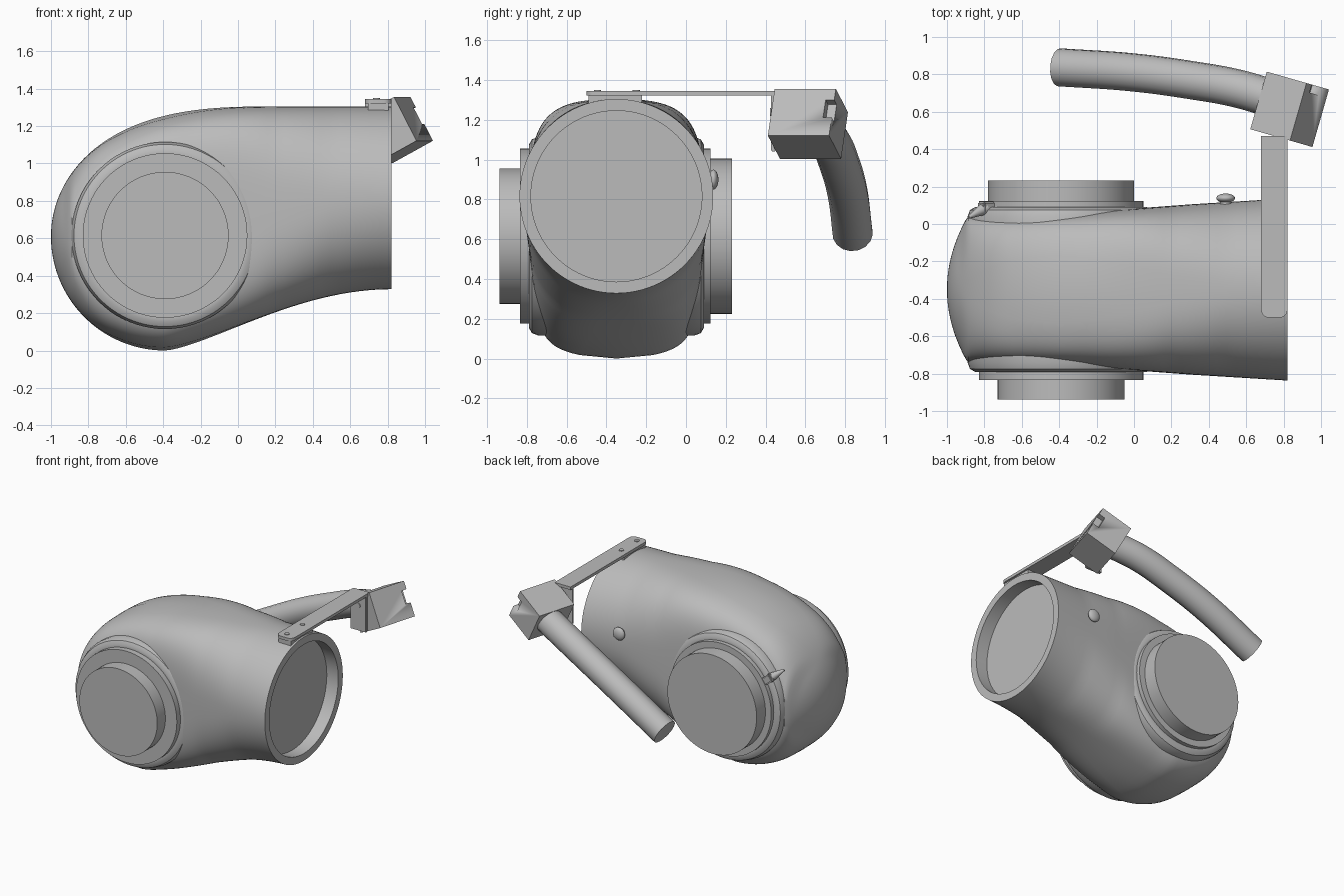
import bpy, bmesh
from math import sin, cos, pi, sqrt, radians
from mathutils import Matrix, Vector

if "Cube" in bpy.data.objects:
    bpy.data.objects.remove(bpy.data.objects["Cube"])

grey = bpy.data.materials.new("plain grey")
grey.use_nodes = True
grey.diffuse_color = (0.5, 0.5, 0.5, 1)
grey.node_tree.nodes["Principled BSDF"].inputs["Base Color"].default_value = (0.5, 0.5, 0.5, 1)

MID_Y = -0.35                      # centre plane of the housing
HUB = Vector((-0.39, MID_Y, 0.615))  # centre of the side ports


def finish(name, bm, angle=35):
    bmesh.ops.recalc_face_normals(bm, faces=bm.faces)
    mesh = bpy.data.meshes.new(name)
    bm.to_mesh(mesh)
    bm.free()
    obj = bpy.data.objects.new(name, mesh)
    bpy.context.collection.objects.link(obj)
    mesh.materials.append(grey)
    smooth(obj, angle)
    return obj


def smooth(obj, angle=35):
    bpy.ops.object.select_all(action='DESELECT')
    obj.select_set(True)
    bpy.context.view_layer.objects.active = obj
    bpy.ops.object.shade_smooth_by_angle(angle=radians(angle))


def loft(name, rings, angle=35):
    """Skin a list of closed rings and cap both ends."""
    bm = bmesh.new()
    loops = [[bm.verts.new(p) for p in ring] for ring in rings]
    for a, b in zip(loops, loops[1:]):
        for i in range(len(a)):
            j = (i + 1) % len(a)
            bm.faces.new((a[i], a[j], b[j], b[i]))
    bm.faces.new(loops[0])
    bm.faces.new(loops[-1])
    return finish(name, bm, angle)


def box(name, size, matrix, bevel=0.0):
    bm = bmesh.new()
    bmesh.ops.create_cube(bm, size=1, matrix=matrix @ Matrix.Diagonal((*size, 1)))
    if bevel:
        bmesh.ops.bevel(bm, geom=bm.edges[:], offset=bevel, segments=2, affect='EDGES')
    return finish(name, bm)


def cylinder(name, r1, r2, depth, matrix, sides=32):
    bm = bmesh.new()
    bmesh.ops.create_cone(bm, cap_ends=True, segments=sides, radius1=r1, radius2=r2,
                          depth=depth, matrix=matrix)
    return finish(name, bm)


def lookup(table, x):
    for (x0, v0), (x1, v1) in zip(table, table[1:]):
        if x <= x1:
            t = max(0, (x - x0) / (x1 - x0))
            return v0 + (v1 - v0) * t
    return table[-1][1]


# Housing: section goes from a crowned drum on the left to a round mouth
WIDTH = [(-0.89, 0.39), (-0.4, 0.40), (-0.1, 0.425), (0.3, 0.455), (0.82, 0.487)]
SQUARE = [(-0.93, 2), (-0.8, 4), (-0.65, 6), (-0.4, 7), (-0.1, 5), (0.2, 3), (0.5, 2.2), (0.82, 2)]


def housing_ring(x, sides=96):
    top = 0.61 + 0.695 * sqrt(1 - (max(0, 0.2 - x) / 1.2) ** 2.8)
    if x < -0.39:
        low = 0.61 - sqrt(max(0, 0.61 ** 2 - (x + 0.39) ** 2))
    else:
        t = ((x + 0.39) / 1.21) ** 0.75
        low = 0.328 * t * t * (3 - 2 * t)
    w = lookup(WIDTH, x) if x > -0.89 else 0.39 * sqrt((x + 1) / 0.11)
    n = lookup(SQUARE, x)
    crown = 0.13 * min(1, (n - 2) / 4)
    ring = []
    for i in range(sides):
        c, s = cos(2 * pi * i / sides), sin(2 * pi * i / sides)
        u = abs(c) ** (2 / n) * (1 if c > 0 else -1)
        v = abs(s) ** (2 / n) * (1 if s > 0 else -1) * (1 - crown * u * u)
        ring.append((x, MID_Y + w * u, (top + low) / 2 + (top - low) / 2 * v))
    return ring


def mouth_ring(x, r, sides=96):
    return [(x, MID_Y + r * cos(2 * pi * i / sides), 0.816 + r * sin(2 * pi * i / sides))
            for i in range(sides)]


rings = [housing_ring(-1 + 1.82 * (i / 64) ** 2) for i in range(1, 65)]
rings += [mouth_ring(0.82, 0.43), mouth_ring(0.72, 0.43)]
loft("housing", rings, 40)


# Side ports: raised pad, flange and plug, turned about the hub
def port(name, side, flange, radius, end):
    profile = [(0.5, 0.33), (0.5, 0.39), (0.487, 0.425), (0.46, 0.44), (0.44, 0.44),
               (0.44, flange), (radius, flange), (radius, end)]
    loft(name, [[HUB + Vector((r * cos(2 * pi * i / 80), side * y, r * sin(2 * pi * i / 80)))
                 for i in range(80)] for r, y in profile])


port("front_port", -1, 0.485, 0.34, 0.587)
port("back_port", 1, 0.472, 0.39, 0.582)

# Small catch beside the back port
box("catch_block", (0.08, 0.06, 0.06),
    Matrix.Translation((-0.79, 0.09, 0.87)) @ Matrix.Rotation(radians(40), 4, 'Y'), 0.008)
horn_dir = Vector((-0.09, -0.05, 0.07))
cylinder("catch_horn", 0.035, 0.008, 0.12,
         Matrix.Translation((-0.84, 0.06, 0.91)) @ horn_dir.to_track_quat('Z', 'Y').to_matrix().to_4x4())

# Slotted screw on the back
bm = bmesh.new()
bmesh.ops.create_uvsphere(bm, u_segments=24, v_segments=12, radius=0.05,
                          matrix=Matrix.Translation((0.49, 0.138, 0.9)) @ Matrix.Diagonal((1, 0.5, 1, 1)))
finish("screw_head", bm)
cylinder("screw_shank", 0.03, 0.03, 0.1,
         Matrix.Translation((0.49, 0.09, 0.9)) @ Matrix.Rotation(pi / 2, 4, 'X'))

# Strap with rounded near end, mounting pad and screws
outline = [(0.82, 0.47), (0.68, 0.47)]
for cx, start in ((0.72, pi), (0.78, 1.5 * pi)):
    outline += [(cx + 0.04 * cos(start + k * pi / 12), -0.46 + 0.04 * sin(start + k * pi / 12))
                for k in range(7)]
loft("strap", [[(x, y, z) for x, y in outline] for z in (1.322, 1.345)])
box("strap_pad", (0.11, 0.27, 0.06), Matrix.Translation((0.75, -0.355, 1.295)))
for i, y in enumerate((-0.25, -0.445)):
    cylinder(f"strap_screw_{i + 1}", 0.018, 0.018, 0.008, Matrix.Translation((0.74, y, 1.346)), 20)
box("strap_end_plate", (0.14, 0.025, 0.3), Matrix.Translation((0.75, 0.44, 1.19)), 0.006)
cylinder("end_plate_screw", 0.02, 0.02, 0.008,
         Matrix.Translation((0.75, 0.426, 1.24)) @ Matrix.Rotation(pi / 2, 4, 'X'), 20)

# Tilted clamp block with a notch in its outer end
tilt = (Matrix.Translation((0.832, 0.613, 1.18)) @ Matrix.Rotation(radians(-16), 4, 'Z')
        @ Matrix.Rotation(radians(-28), 4, 'Y'))
block = box("clamp_block", (0.25, 0.32, 0.266), tilt)
cutter = box("notch_cutter", (0.1, 0.09, 0.1), tilt @ Matrix.Translation((0.125, 0.16, 0.02)))
cutter.hide_render = True
cutter.hide_viewport = True
notch = block.modifiers.new("notch", 'BOOLEAN')
notch.operation = 'DIFFERENCE'
notch.object = cutter
notch.solver = 'EXACT'

# Curved handle
curve = bpy.data.curves.new("handle", 'CURVE')
curve.dimensions = '3D'
curve.bevel_depth = 0.102
curve.bevel_resolution = 6
curve.use_fill_caps = True
path = [(0.74, 0.67, 1.15), (0.55, 0.725, 1.09), (0.3, 0.77, 0.985), (0, 0.81, 0.845), (-0.4, 0.838, 0.63)]
spline = curve.splines.new('BEZIER')
spline.bezier_points.add(len(path) - 1)
for point, co in zip(spline.bezier_points, path):
    point.co = co
    point.handle_left_type = point.handle_right_type = 'AUTO'
handle = bpy.data.objects.new("handle", curve)
bpy.context.collection.objects.link(handle)
curve.materials.append(grey)
bpy.ops.object.select_all(action='DESELECT')
handle.select_set(True)
bpy.context.view_layer.objects.active = handle
bpy.ops.object.convert(target='MESH')
smooth(bpy.context.view_layer.objects.active)
